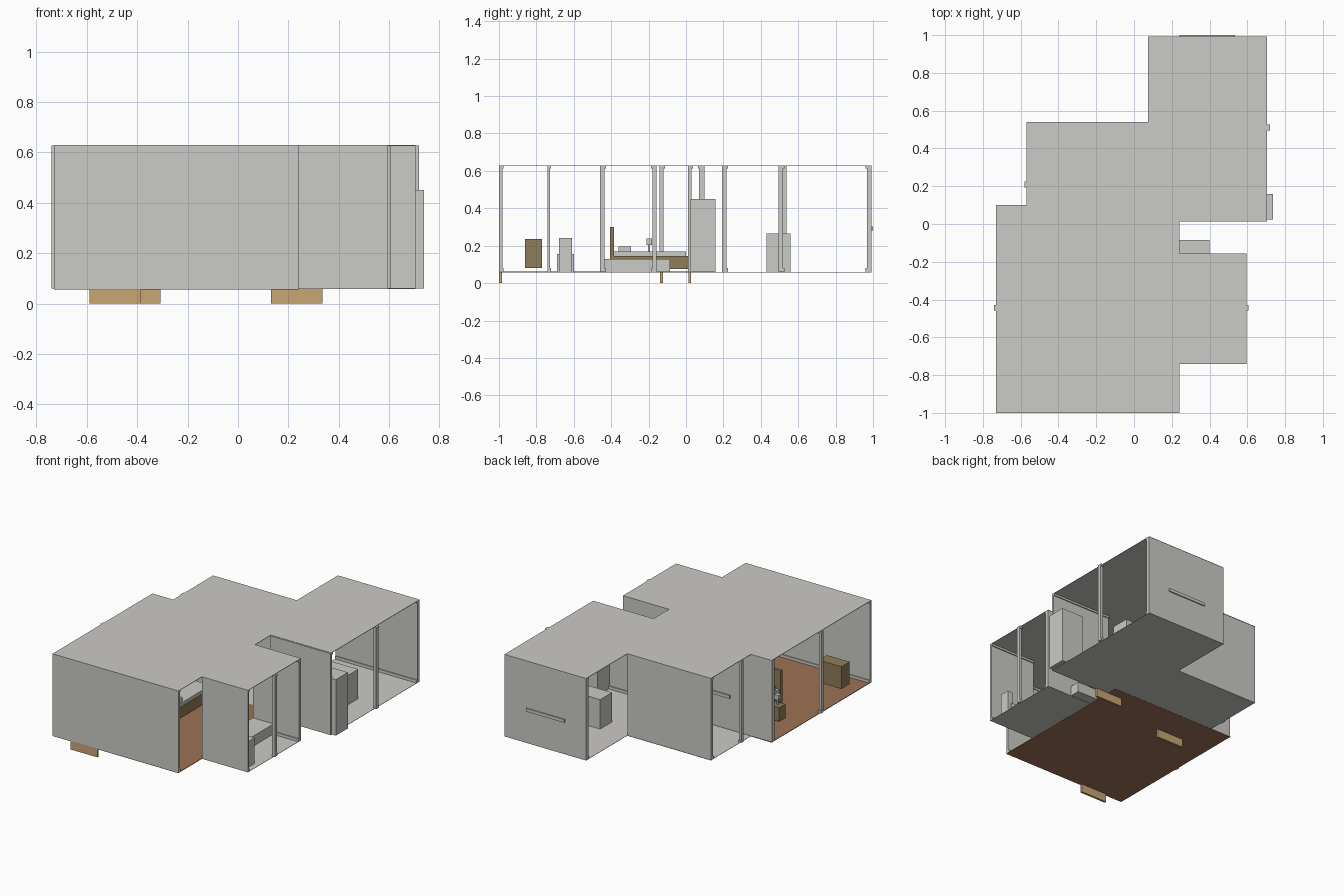
import bpy, bmesh

if "Cube" in bpy.data.objects:
    bpy.data.objects.remove(bpy.data.objects["Cube"])


def material(name, rgb):
    m = bpy.data.materials.new(name)
    m.diffuse_color = (*rgb, 1)
    m.use_nodes = True
    m.node_tree.nodes["Principled BSDF"].inputs["Base Color"].default_value = m.diffuse_color
    return m


GREY = material("warm_white", (0.60, 0.595, 0.57))
FLOOR = material("floor_brown", (0.34, 0.17, 0.09))
WOOD = material("dark_wood", (0.28, 0.205, 0.105))
DOOR = material("door_tan", (0.58, 0.38, 0.17))


def finish(name, bm, mat):
    bmesh.ops.recalc_face_normals(bm, faces=bm.faces)
    me = bpy.data.meshes.new(name)
    bm.to_mesh(me)
    bm.free()
    me.materials.append(mat)
    ob = bpy.data.objects.new(name, me)
    bpy.context.collection.objects.link(ob)
    return ob


def box(name, x, y, z, mat=GREY):
    """Box from three (low, high) ranges."""
    bm = bmesh.new()
    bmesh.ops.create_cube(bm, size=1)
    for v in bm.verts:
        for i, r in enumerate((x, y, z)):
            v.co[i] = r[0] if v.co[i] < 0 else r[1]
    return finish(name, bm, mat)


def slab(name, outline, z0, z1, mat):
    bm = bmesh.new()
    f = bm.faces.new([bm.verts.new((px, py, z0)) for px, py in outline])
    ext = bmesh.ops.extrude_face_region(bm, geom=[f])["geom"]
    for v in ext:
        if isinstance(v, bmesh.types.BMVert):
            v.co.z = z1
    return finish(name, bm, mat)


Z0, Z1 = 0.06, 0.63

# Roof and floor follow the same stepped plan
plan = [(-0.73, -1), (0.24, -1), (0.24, -0.74), (0.595, -0.74), (0.595, -0.155),
        (0.24, -0.155), (0.24, 0.02), (0.705, 0.02), (0.705, 0.993), (0.075, 0.993),
        (0.075, 0.54), (-0.57, 0.54), (-0.57, 0.10), (-0.73, 0.10)]
slab("roof", plan, Z1 - 0.003, Z1, GREY)
slab("floor", plan, Z0 - 0.002, Z0, GREY)
box("brown_floor", (-0.73, 0.24), (-1, 0.1), (Z0 - 0.003, Z0 + 0.001), FLOOR)


# Walls with skirting below and cornice above; side = where the trim sits
def wall(name, x, y, side=1):
    box(name, x, y, (Z0, Z1 - 0.002))
    edge = y[1] if side > 0 else y[0]
    trim = tuple(sorted((edge, edge + side * 0.007)))
    box(name + "_skirting", x, trim, (Z0, Z0 + 0.02))
    box(name + "_cornice", x, trim, (Z1 - 0.017, Z1 - 0.002))


wall("front_wall", (-0.73, 0.24), (-1, -0.982))
wall("front_wing_wall", (0.24, 0.595), (-0.74, -0.728))
wall("middle_wing_wall", (0.24, 0.595), (-0.18, -0.157), -1)
wall("right_wing_wall", (0.24, 0.705), (0.012, 0.03))
wall("left_step_wall", (-0.73, -0.15), (0.07, 0.098), -1)
wall("back_left_wall", (-0.57, 0.075), (0.515, 0.538), -1)
wall("back_wall", (0.075, 0.705), (0.968, 0.992), -1)

# Slim posts in the middle of each open side
for i, (x, y) in enumerate([(0.595, -0.447), (-0.73, -0.447), (0.709, 0.507),
                            (-0.57, 0.205), (-0.41, -0.131)]):
    wall("side_post_%d" % i, (x - 0.01, x + 0.01), (y - 0.012, y + 0.012))

# Doors: only the lower ends show beneath the floor
for i, (x, y) in enumerate([(-0.4875, -0.992), (-0.41, -0.131), (0.2325, 0.02)]):
    box("door_%d" % i, (x - 0.1025, x + 0.1025), (y - 0.0075, y + 0.0075), (0, 0.061), DOOR)

# Horizontal bars on the walls
box("back_wall_bar", (0.24, 0.535), (0.99, 1.0), (0.28, 0.302))
box("inner_wall_bar", (-0.41, -0.2), (0.098, 0.108), (0.28, 0.302))

# Bed
bx = (-0.46, -0.2)
box("bed_base", bx, (-0.40, 0.01), (0.075, 0.145), WOOD)
box("headboard", bx, (-0.405, -0.385), (0.075, 0.30), WOOD)
box("mattress", (-0.45, -0.21), (-0.385, 0.0), (0.14, 0.168))
for i, x in enumerate((-0.39, -0.27)):
    box("pillow_%d" % i, (x - 0.05, x + 0.05), (-0.36, -0.295), (0.165, 0.195))

# Nightstand with lamp
box("nightstand", (-0.61, -0.53), (-0.225, -0.155), (0.075, 0.17), WOOD)
box("lamp_stem", (-0.575, -0.565), (-0.202, -0.192), (0.17, 0.21))
box("lamp_shade", (-0.585, -0.555), (-0.212, -0.182), (0.205, 0.238))

# Chest of drawers
box("dresser", (-0.66, -0.485), (-0.86, -0.77), (0.08, 0.235), WOOD)

# Bathroom
box("bathtub", (0.24, 0.40), (-0.45, -0.085), (Z0, 0.13))
box("toilet_bowl", (0.42, 0.53), (-0.69, -0.60), (Z0, 0.155))
box("toilet_tank", (0.51, 0.555), (-0.68, -0.61), (Z0, 0.24))

# Kitchen
box("tall_cupboard", (0.57, 0.737), (0.025, 0.158), (Z0, 0.45))
box("counter", (0.27, 0.535), (0.43, 0.56), (Z0, 0.265))
